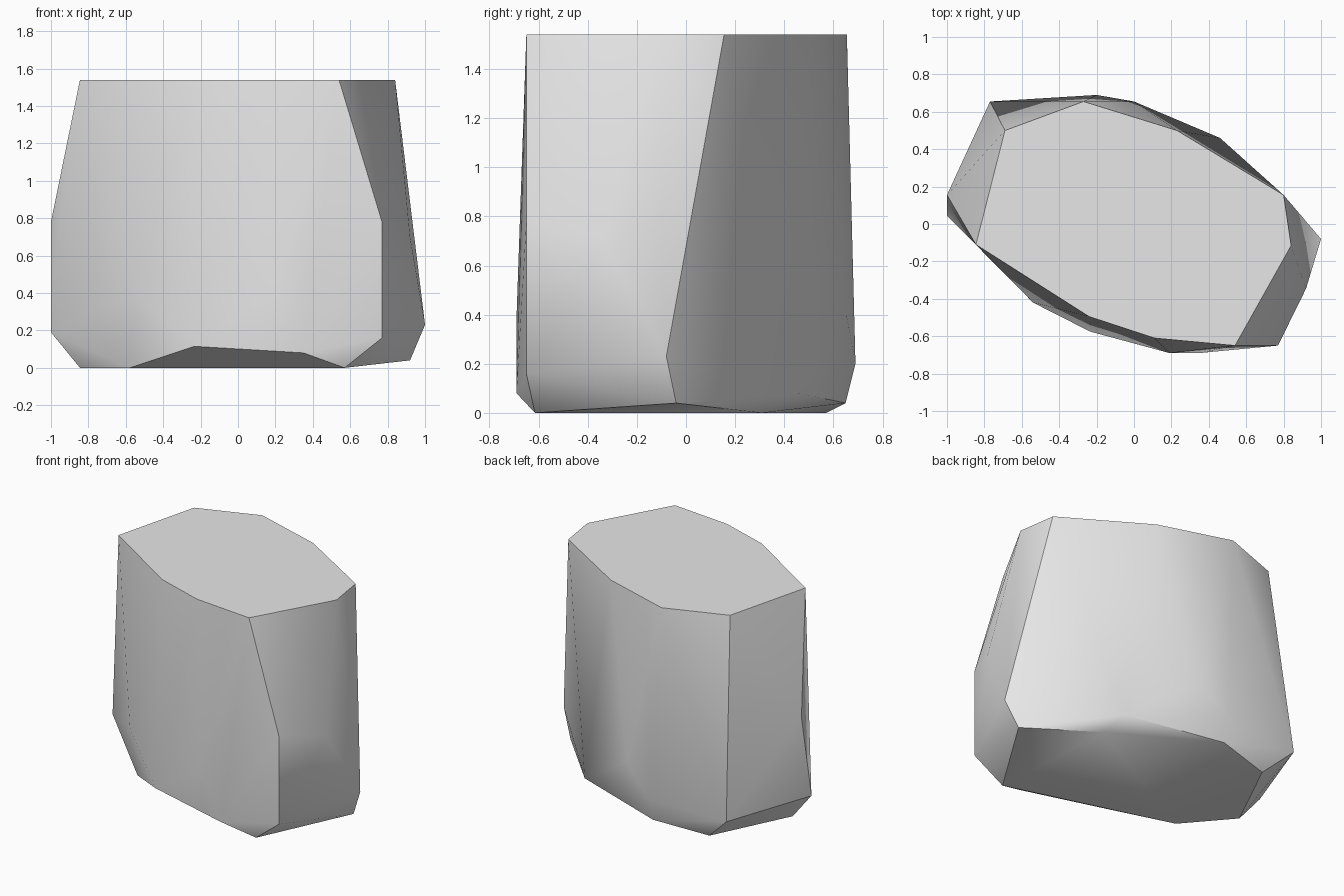
import bpy
import bmesh
from math import radians

# Remove the default object only
default_cube = bpy.data.objects.get("Cube")
if default_cube:
    bpy.data.objects.remove(default_cube, do_unlink=True)

HEIGHT = 1.54


def flat_ring(outline, z):
    """Lift a plan outline to one level."""
    return [(x, y, z) for x, y in outline]


def make_material(name, rgb):
    material = bpy.data.materials.new(name)
    material.use_nodes = True
    colour = (*rgb, 1)
    material.diffuse_color = colour
    shader = material.node_tree.nodes["Principled BSDF"]
    shader.inputs["Base Color"].default_value = colour
    return material


def make_hull(name, corners, material):
    """Wrap a chipped convex block around its corners."""
    bm = bmesh.new()
    for corner in corners:
        bm.verts.new(corner)
    hull = bmesh.ops.convex_hull(bm, input=bm.verts[:])
    # Drop any corner left inside the block
    loose = [v for v in bm.verts if not v.link_faces]
    bmesh.ops.delete(bm, geom=loose, context="VERTS")
    # Merge the triangles of the level top and base
    bmesh.ops.dissolve_limit(
        bm, angle_limit=radians(0.5), verts=bm.verts[:], edges=bm.edges[:]
    )
    bmesh.ops.recalc_face_normals(bm, faces=bm.faces[:])
    mesh = bpy.data.meshes.new(name)
    bm.to_mesh(mesh)
    bm.free()
    mesh.materials.append(material)
    block = bpy.data.objects.new(name, mesh)
    bpy.context.collection.objects.link(block)
    return block


# Level top face
crown = [
    (-.69, .5), (-.27, .655), (.23, .5), (.8, .155), (.84, -.115),
    (.54, -.65), (.11, -.61), (-.24, -.495), (-.845, -.11),
]
# Level base
foot = [
    (-.845, .03), (-.58, -.28), (.57, -.615), (.52, .31), (-.58, .57),
]
# Bulging corners of the flanks
flank = [
    (-1, .155, .78), (.77, -.65, .78), (.92, -.345, .7),
    (-.54, -.42, .39), (.19, -.69, .39), (0, .655, .39),
]
# Chipped corners just above the base
chips = [
    (-1, .045, .19), (-.235, -.575, .115), (.35, -.69, .08),
    (.77, -.65, .16), (1, -.08, .23), (.92, -.04, .04),
    (.46, .46, .08), (-.2, .65, .04), (-.2, .69, .2), (-.77, .655, .18),
]

# Stone block with soft flanks and crisp breaks
stone_grey = make_material("stone_grey", (.8, .8, .8))
corners = flat_ring(crown, HEIGHT) + flat_ring(foot, 0) + flank + chips
stone = make_hull("stone_block", corners, stone_grey)

bpy.ops.object.select_all(action="DESELECT")
stone.select_set(True)
bpy.context.view_layer.objects.active = stone
bpy.ops.object.shade_smooth_by_angle(angle=radians(30))
